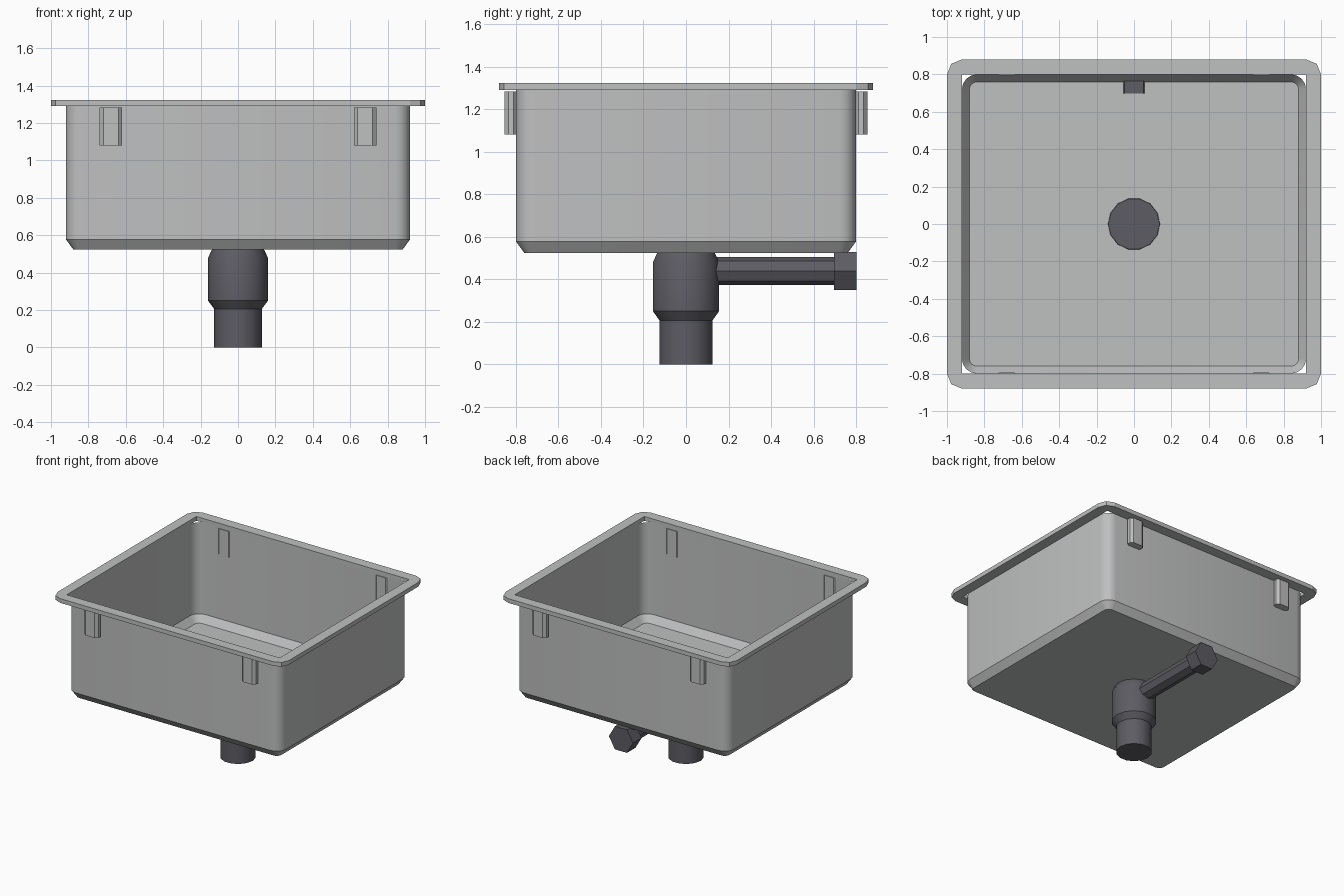
import bpy, bmesh
from math import cos, sin, pi, radians

cube = bpy.data.objects.get("Cube")
if cube:
    bpy.data.objects.remove(cube, do_unlink=True)


def material(name, rgb):
    m = bpy.data.materials.new(name)
    m.use_nodes = True
    m.diffuse_color = (*rgb, 1)
    m.node_tree.nodes["Principled BSDF"].inputs["Base Color"].default_value = (*rgb, 1)
    return m


STEEL = material("brushed steel", (0.52, 0.525, 0.53))
PLASTIC = material("dark grey plastic", (0.11, 0.107, 0.125))


def loft(name, rings, mat, cap_start=True, cap_end=True, closed=False, smooth=False):
    """Skin a list of equal-length point rings into one object."""
    bm = bmesh.new()
    rows = [[bm.verts.new(p) for p in ring] for ring in rings]
    n = len(rows[0])
    pairs = list(zip(rows, rows[1:]))
    if closed:
        pairs.append((rows[-1], rows[0]))
    for a, b in pairs:
        for i in range(n):
            j = (i + 1) % n
            bm.faces.new((a[i], a[j], b[j], b[i]))
    if cap_start:
        bm.faces.new(rows[0][::-1])
    if cap_end:
        bm.faces.new(rows[-1])
    bmesh.ops.remove_doubles(bm, verts=bm.verts[:], dist=0.0001)
    if closed or (cap_start and cap_end):
        bmesh.ops.recalc_face_normals(bm, faces=bm.faces[:])
    mesh = bpy.data.meshes.new(name)
    bm.to_mesh(mesh)
    bm.free()
    ob = bpy.data.objects.new(name, mesh)
    bpy.context.collection.objects.link(ob)
    mesh.materials.append(mat)
    if smooth:
        bpy.ops.object.select_all(action="DESELECT")
        ob.select_set(True)
        bpy.context.view_layer.objects.active = ob
        bpy.ops.object.shade_smooth_by_angle(angle=radians(32))
    return ob


def rounded_rect(hx, hy, r, z, seg):
    """Counter-clockwise rectangle with rounded corners."""
    pts = []
    for k, (sx, sy) in enumerate(((1, 1), (-1, 1), (-1, -1), (1, -1))):
        for s in range(seg + 1):
            a = pi / 2 * (k + s / seg)
            pts.append((sx * (hx - r) + r * cos(a), sy * (hy - r) + r * sin(a), z))
    return pts


def circle_z(r, z, n):
    return [(r * cos(2 * pi * i / n), r * sin(2 * pi * i / n), z) for i in range(n)]


def circle_y(r, y, z, n):
    return [(r * cos(2 * pi * i / n), y, z + r * sin(2 * pi * i / n)) for i in range(n)]


# Thin open basin with a sloped lower edge
HX, HY = 0.92, 0.80
loft("basin", [
    rounded_rect(HX - 0.04, HY - 0.04, 0.04, 0.523, 4),
    rounded_rect(HX, HY, 0.08, 0.578, 4),
    rounded_rect(HX, HY, 0.08, 1.292, 4),
], STEEL, cap_end=False, smooth=True)

# Flat rim frame: rounded outside, square opening
loft("rim", [
    rounded_rect(1.0, 0.88, 0.08, 1.29, 2),
    rounded_rect(1.0, 0.88, 0.08, 1.323, 2),
    rounded_rect(HX, HY, 0, 1.323, 2),
    rounded_rect(HX, HY, 0, 1.29, 2),
], STEEL, cap_start=False, cap_end=False, closed=True)

# Mounting clips on the front and back walls
for side, sy in (("front", -1), ("back", 1)):
    for hand, sx in (("left", 1), ("right", -1)):
        def clip_ring(z):
            half = [(-0.04, 0.794), (-0.06, 0.812), (-0.06, 0.836), (-0.04, 0.854)]
            outline = half + [(-x, y) for x, y in reversed(half)]
            return [(sx * 0.68 + x, sy * y, z) for x, y in outline]
        loft(f"{side}_{hand}_clip", [clip_ring(1.08), clip_ring(1.283)], STEEL)

# Drain body, widening below the floor
profile = [(0.127, 0), (0.127, 0.205), (0.16, 0.25), (0.16, 0.48), (0.137, 0.527)]
loft("drain", [circle_z(r, z, 14) for r, z in profile], PLASTIC, smooth=True)

# Overflow pipe running to the back with a hexagonal nut
PIPE_Z = 0.439
loft("overflow_pipe", [circle_y(0.066, y, PIPE_Z, 8) for y in (0.08, 0.72)], PLASTIC)
loft("overflow_nut", [circle_y(0.104, y, PIPE_Z, 6) for y in (0.697, 0.803)], PLASTIC)
